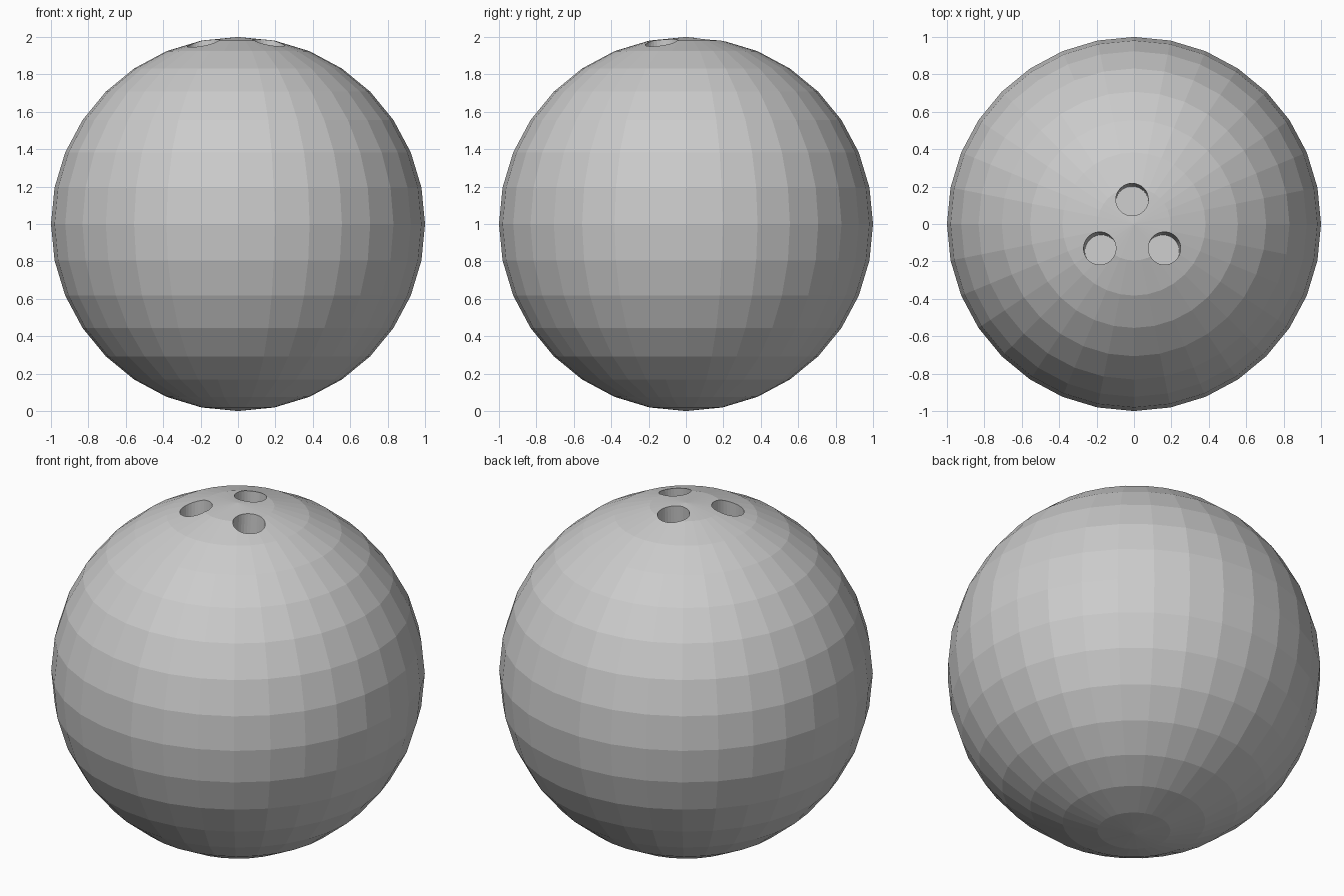
import bpy
from mathutils import Vector

if "Cube" in bpy.data.objects:
    bpy.data.objects.remove(bpy.data.objects["Cube"])

# Faceted ball
bpy.ops.mesh.primitive_uv_sphere_add(segments=32, ring_count=16, radius=1, location=(0, 0, 1))
ball = bpy.context.object
ball.name = "ball"

R = 0.087
DEPTH = 0.3


def drill(name, rim, floor):
    """Cut a slightly tilted round finger hole from rim to floor (xy positions)."""
    top = Vector((*rim, 1.97))
    bottom = Vector((*floor, 1.97 - DEPTH))
    axis = (top - bottom).normalized()
    end = top + axis * 0.2
    bpy.ops.mesh.primitive_cylinder_add(vertices=32, radius=R, depth=(end - bottom).length,
                                        location=(end + bottom) / 2)
    cutter = bpy.context.object
    cutter.name = name + "_cutter"
    cutter.rotation_euler = axis.to_track_quat('Z', 'Y').to_euler()
    cutter.hide_render = True
    mod = ball.modifiers.new(name, 'BOOLEAN')
    mod.operation = 'DIFFERENCE'
    mod.solver = 'EXACT'
    mod.object = cutter
    bpy.context.view_layer.objects.active = ball
    bpy.ops.object.modifier_apply(modifier=name)
    bpy.data.objects.remove(cutter, do_unlink=True)


# Two finger holes and a thumb hole
drill("thumb_hole", (-0.01, 0.13), (-0.01, 0.115))
drill("left_finger_hole", (-0.183, -0.13), (-0.175, -0.145))
drill("right_finger_hole", (0.163, -0.13), (0.155, -0.145))
